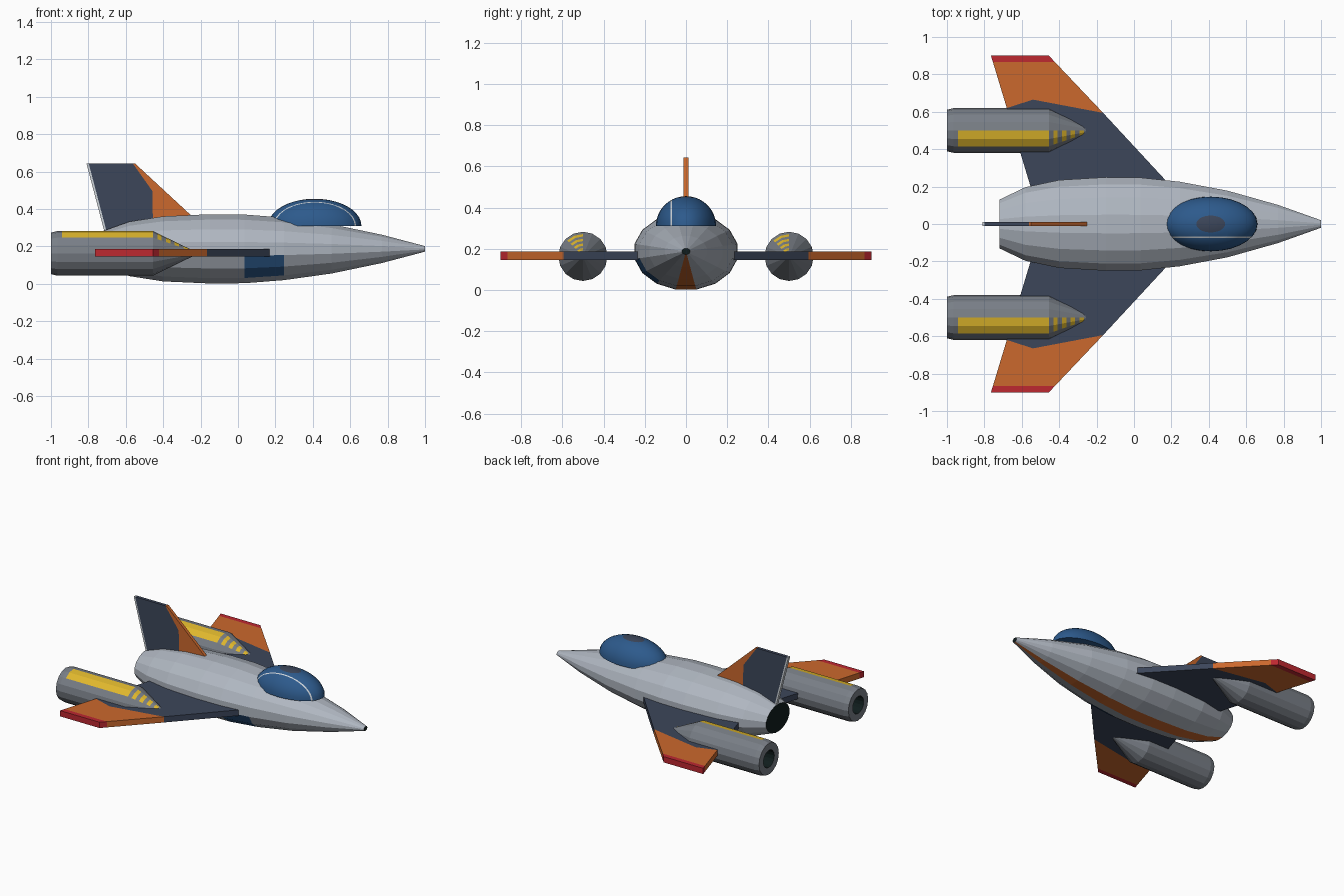
import bpy, bmesh, math
from mathutils import Vector, Matrix

if "Cube" in bpy.data.objects:
    bpy.data.objects.remove(bpy.data.objects["Cube"])


def mat(name, r, g, b):
    m = bpy.data.materials.new(name)
    m.diffuse_color = (r, g, b, 1)
    m.use_nodes = True
    m.node_tree.nodes["Principled BSDF"].inputs["Base Color"].default_value = m.diffuse_color
    return m


LIGHT = mat("light_grey", .43, .47, .53)
GREY = mat("mid_grey", .19, .21, .24)
SLATE = mat("slate", .045, .061, .102)
ORANGE = mat("orange", .60, .14, .026)
RED = mat("red", .51, .021, .03)
BLUE = mat("blue", .026, .102, .262)
YELLOW = mat("yellow", .75, .48, .026)
DARK = mat("near_black", .005, .012, .012)
WHITE = mat("white", .62, .66, .70)


def finish(bm, name, mats):
    bmesh.ops.recalc_face_normals(bm, faces=bm.faces)
    me = bpy.data.meshes.new(name)
    bm.to_mesh(me)
    bm.free()
    for m in mats:
        me.materials.append(m)
    ob = bpy.data.objects.new(name, me)
    bpy.context.collection.objects.link(ob)
    return ob


def loft(profile, y, z, squash, offset, rule, name, mats, n=16):
    """Rings along x; rule(ring index, side index) gives the colour; caps use side -1."""
    bm = bmesh.new()
    rings = []
    for x, r in profile:
        r /= math.cos(math.pi / n)
        angles = [2 * math.pi * (i + offset) / n for i in range(n)]
        rings.append([bm.verts.new((x, y + r * math.cos(a), z + r * squash * math.sin(a)))
                      for a in angles])
    for k in range(len(rings) - 1):
        a, b = rings[k], rings[k + 1]
        for i in range(n):
            j = (i + 1) % n
            bm.faces.new((a[i], a[j], b[j], b[i])).material_index = rule(k, i)
    for k, ring in ((0, rings[0]), (len(rings) - 1, rings[-1])):
        bm.faces.new(ring).material_index = rule(k, -1)
    return finish(bm, name, mats)


def slab(points, lo, hi, place, name, material):
    """Flat polygon given thickness; place(a, b, t) maps it to space."""
    bm = bmesh.new()
    low = [bm.verts.new(place(a, b, lo)) for a, b in points]
    top = [bm.verts.new(place(a, b, hi)) for a, b in points]
    bm.faces.new(low)
    bm.faces.new(top)
    for i in range(len(points)):
        j = (i + 1) % len(points)
        bm.faces.new((low[i], low[j], top[j], top[i]))
    return finish(bm, name, [material])


# Fuselage: belly stripe, one side panel, dark end caps
hull = [(-.72, .13), (-.58, .197), (-.40, .235), (-.15, .25), (.035, .248),
        (.245, .226), (.50, .178), (.77, .102), (1.0, .02)]


def hull_rule(k, i):
    if i == -1:
        return 2
    if i == 11:               # lowest side
        return 1
    if k == 4 and i in (8, 9):  # panel under the wing on the -y side
        return 3
    return 0


loft(hull, 0, .187, .74, .5, hull_rule, "fuselage", [LIGHT, ORANGE, DARK, BLUE])

# Canopy: half ellipsoid with a darker cap and a narrow pale strip
bm = bmesh.new()
bmesh.ops.create_uvsphere(bm, u_segments=28, v_segments=20, radius=1)
bmesh.ops.transform(bm, verts=bm.verts,
                    matrix=Matrix.Translation((.41, 0, .31)) @ Matrix.Diagonal((.25, .146, .145, 1)))


def cut(co, no, clear=False):
    geom = bm.verts[:] + bm.edges[:] + bm.faces[:]
    return bmesh.ops.bisect_plane(bm, geom=geom, dist=1e-5, plane_co=co, plane_no=no,
                                  clear_inner=clear)


cut((0, 0, .31), (0, 0, 1), True)
bmesh.ops.holes_fill(bm, edges=[e for e in bm.edges if e.is_boundary], sides=0)
for y in (-.074, -.067):
    cut((0, y, 0), (0, 1, 0))
for f in bm.faces:
    c = f.calc_center_median()
    if -.074 < c.y < -.067 and c.z > .32:
        f.material_index = 1
    elif c.z > .31 + .145 * math.cos(math.radians(18)):
        f.material_index = 2
    f.smooth = c.z > .311
canopy = finish(bm, "canopy", [BLUE, WHITE, SLATE])

# Tail fin: slate body, orange leading edge, pale trailing edge
side = lambda a, b, t: (a, t, b)
slab([(-.70, .27), (-.455, .30), (-.457, .495), (-.562, .643), (-.798, .643)],
     -.011, .011, side, "fin_body", SLATE)
slab([(-.455, .30), (-.19, .31), (-.55, .643), (-.562, .643), (-.457, .495)],
     -.011, .011, side, "fin_leading_edge", ORANGE)
slab([(-.712, .27), (-.70, .27), (-.798, .643), (-.81, .643)],
     -.011, .011, side, "fin_trailing_edge", WHITE)

# Engine nacelle profile: recessed exhaust, barrel, ribbed cone
pod = [(-.90, .055), (-1.0, .06), (-1.0, .109), (-.965, .117), (-.94, .117), (-.455, .117)]
STEPS = 9
for s in range(1, STEPS + 1):
    pod.append((-.455 + .21 * s / STEPS, .117 - .10 * s / STEPS))


def pod_rule(k, i):
    if k == 0:
        return 2
    if i in (4, 5) and (k == 4 or (k > 4 and k % 2 == 0)):
        return 1
    return 0


for s, label in ((1, "left"), (-1, "right")):
    flat = lambda a, b, t: (a, s * b, t)
    # Wing in three colour sections
    slab([(.20, .20), (-.165, .594), (-.54, .665), (-.68, .62), (-.553, .20)],
         .145, .186, flat, label + "_wing_root", SLATE)
    slab([(-.165, .594), (-.422, .865), (-.754, .865), (-.68, .62), (-.54, .665)],
         .145, .186, flat, label + "_wing_outer", ORANGE)
    slab([(-.422, .865), (-.455, .90), (-.765, .90), (-.754, .865)],
         .145, .186, flat, label + "_wing_tip", RED)
    # Engine, with the yellow marking on the same side of both
    loft(pod, s * .5, .163, 1, 0, pod_rule, label + "_engine", [GREY, YELLOW, DARK])
